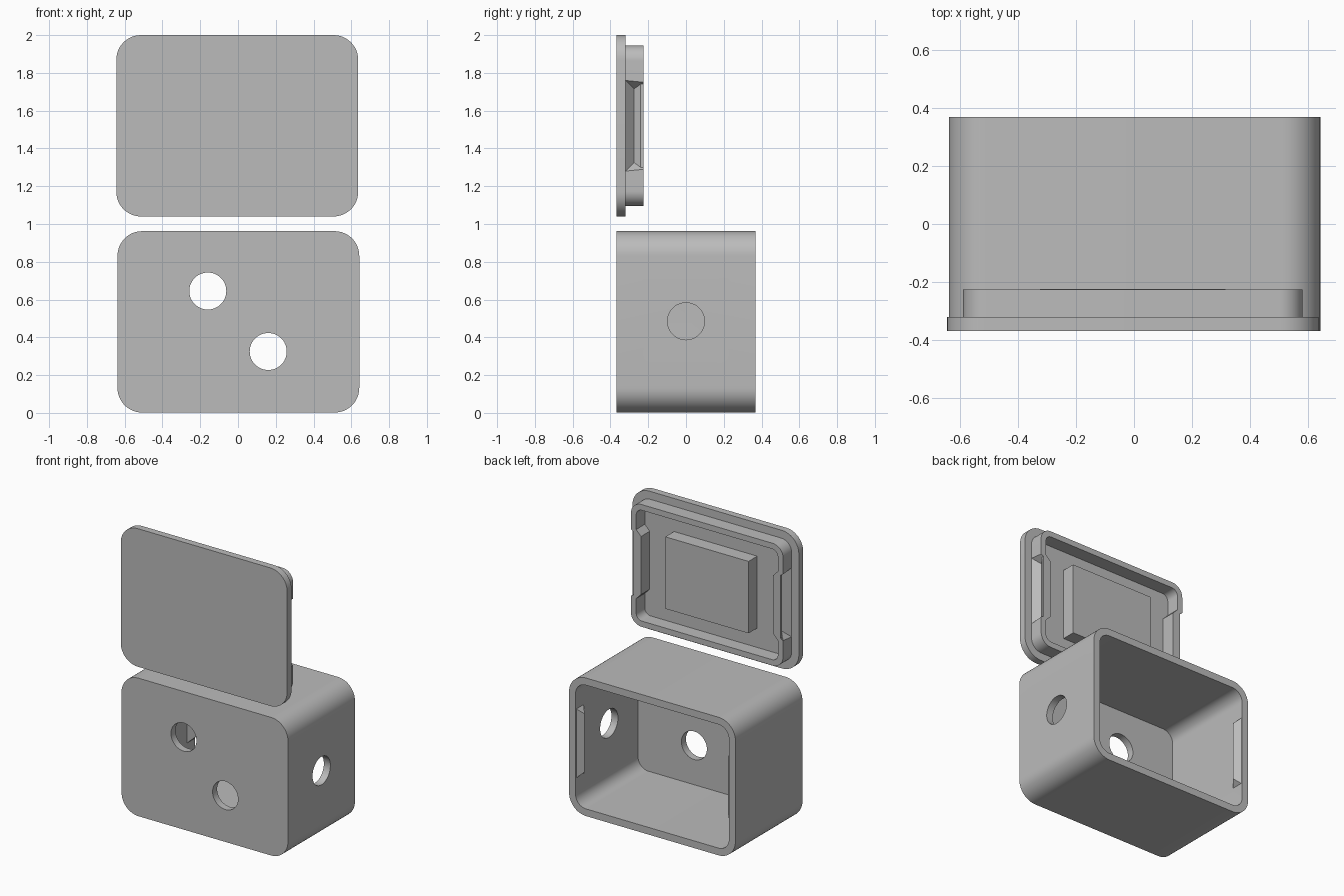
import bpy, bmesh, math
from mathutils import Matrix

cube = bpy.data.objects.get("Cube")
if cube:
    bpy.data.objects.remove(cube, do_unlink=True)

grey = bpy.data.materials.new("light_grey")
grey.use_nodes = True
colour = (0.5, 0.5, 0.5, 1)
grey.diffuse_color = colour
grey.node_tree.nodes["Principled BSDF"].inputs["Base Color"].default_value = colour

CORNER_STEPS = 12


def finish(name, bm):
    bmesh.ops.recalc_face_normals(bm, faces=bm.faces[:])
    mesh = bpy.data.meshes.new(name)
    bm.to_mesh(mesh)
    bm.free()
    mesh.materials.append(grey)
    obj = bpy.data.objects.new(name, mesh)
    bpy.context.collection.objects.link(obj)
    return obj


def activate(obj):
    bpy.ops.object.select_all(action='DESELECT')
    obj.select_set(True)
    bpy.context.view_layer.objects.active = obj


def loft(name, cx, cz, rings):
    """Rounded rectangles (half width, half height, radius, y), joined in order."""
    bm = bmesh.new()
    loops = []
    for w, h, r, y in rings:
        loop = []
        for corner, (sx, sz) in enumerate([(1, 1), (-1, 1), (-1, -1), (1, -1)]):
            for i in range(CORNER_STEPS + 1):
                a = math.pi / 2 * (corner + i / CORNER_STEPS)
                loop.append(bm.verts.new((cx + sx * (w - r) + r * math.cos(a), y,
                                          cz + sz * (h - r) + r * math.sin(a))))
        loops.append(loop)
    for a, b in zip(loops, loops[1:]):
        for i in range(len(a)):
            j = (i + 1) % len(a)
            bm.faces.new((a[i], a[j], b[j], b[i]))
    bm.faces.new(loops[0])
    bm.faces.new(loops[-1])
    return finish(name, bm)


def wedge(name, side, wall_x, cx, cz, half, profile):
    """Prism along z with tapered ends; profile is (depth inward, y)."""
    bm = bmesh.new()
    ends = []
    for s in (-1, 1):
        ends.append([bm.verts.new((cx + side * (wall_x - d), y,
                                   cz + s * (half - max(d, 0)))) for d, y in profile])
    n = len(profile)
    for i in range(n):
        j = (i + 1) % n
        bm.faces.new((ends[0][i], ends[0][j], ends[1][j], ends[1][i]))
    bm.faces.new(ends[0])
    bm.faces.new(ends[1])
    return finish(name, bm)


def hole(x, y, z, axis):
    bm = bmesh.new()
    bmesh.ops.create_cone(bm, cap_ends=True, segments=48, radius1=0.098,
                          radius2=0.098, depth=0.2,
                          matrix=Matrix.Translation((x, y, z))
                          @ Matrix.Rotation(math.pi / 2, 4, axis))
    return finish("hole_cutter", bm)


def combine(target, tool, operation):
    activate(target)
    mod = target.modifiers.new("combine", 'BOOLEAN')
    mod.operation = operation
    mod.solver = 'EXACT'
    mod.object = tool
    bpy.ops.object.modifier_apply(modifier=mod.name)
    bpy.data.objects.remove(tool, do_unlink=True)


# Open-backed box
BX, BZ = 0.002, 0.482
box = loft("box", BX, BZ, [
    (0.64, 0.48, 0.13, -0.368), (0.64, 0.48, 0.13, 0.368),
    (0.59, 0.43, 0.08, 0.368), (0.59, 0.43, 0.08, -0.318)])

# Holes through the front and the left side
for x, z in ((-0.16, 0.645), (0.16, 0.325)):
    combine(box, hole(x, -0.36, z, 'X'), 'DIFFERENCE')
combine(box, hole(0.62, 0, 0.485, 'Y'), 'DIFFERENCE')

# Snap ridges inside the opening
for side in (-1, 1):
    ridge = wedge("ridge", side, 0.59, BX, BZ, 0.24,
                  [(-0.02, 0.36), (0, 0.36), (0.038, 0.322), (0, 0.28), (-0.02, 0.28)])
    combine(box, ridge, 'UNION')

# Lid plate with raised lip
LX, LZ = -0.004, 1.52
lid = loft("lid", LX, LZ, [
    (0.64, 0.48, 0.13, -0.368), (0.64, 0.48, 0.13, -0.32),
    (0.585, 0.425, 0.08, -0.32), (0.585, 0.425, 0.08, -0.225),
    (0.545, 0.385, 0.045, -0.225), (0.545, 0.385, 0.045, -0.32)])

# Thickened lip behind each snap groove, then the groove itself
for side in (-1, 1):
    backing = wedge("backing", side, 0.545, LX, LZ, 0.24,
                    [(-0.02, -0.33), (0, -0.33), (0.038, -0.33),
                     (0.038, -0.225), (0, -0.225), (-0.02, -0.225)])
    combine(lid, backing, 'UNION')
    groove = wedge("groove", side, 0.585, LX, LZ, 0.24,
                   [(-0.02, -0.3195), (0, -0.3195), (0.045, -0.275),
                    (0.02, -0.24), (0.02, -0.2), (-0.02, -0.2)])
    combine(lid, groove, 'DIFFERENCE')

# Raised block on the inside of the lid
bm = bmesh.new()
bmesh.ops.create_cube(bm, size=1, matrix=Matrix.Translation((LX, -0.274, LZ))
                      @ Matrix.Diagonal((0.64, 0.1, 0.5, 1)))
combine(lid, finish("inner_block", bm), 'UNION')

for obj in (box, lid):
    activate(obj)
    bpy.ops.object.shade_smooth_by_angle(angle=math.radians(25))
